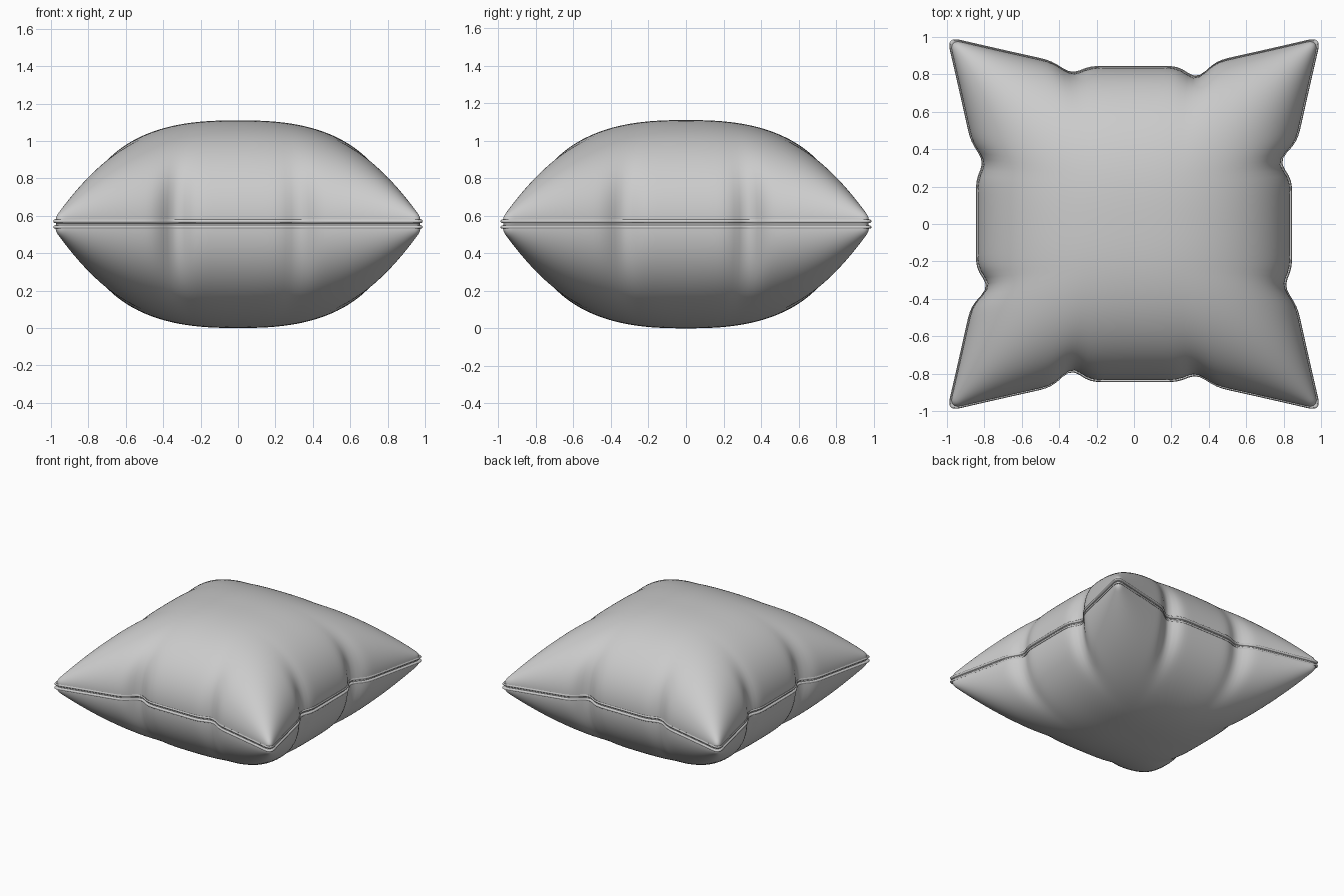
import bpy, bmesh, math

if "Cube" in bpy.data.objects:
    bpy.data.objects.remove(bpy.data.objects["Cube"])

N = 96            # grid divisions per panel
MID = 0.555       # seam height
PUFF = 0.535      # height of each panel above the seam


def edge(t, near, far, fade):
    """Half width of the cushion at position t along a side, with two puckers."""
    a = abs(t)
    base = 0.845 + 0.155 * max(0.0, (a - 0.3) / 0.7) ** 1.05
    pucker = near * math.exp(-((t - 0.34) / 0.075) ** 2) + far * math.exp(-((t + 0.34) / 0.075) ** 2)
    return base - pucker * fade


def outline(u, v, power):
    """Map the unit square to the pinched cushion plan, puckers fading inward."""
    fu, fv = abs(u) ** power, abs(v) ** power
    # the deep pucker swaps ends on opposite sides (turning symmetry)
    x = u * (edge(v, 0.06, 0.038, fu) if u > 0 else edge(v, 0.038, 0.06, fu))
    y = v * (edge(u, 0.06, 0.038, fv) if v > 0 else edge(u, 0.038, 0.06, fv))
    # round the corner tips
    c = max(0.0, (abs(u) + abs(v) - 1.93) / 0.07)
    k = 1 - 0.022 * c * c
    return x * k, y * k


def param(i):
    return math.sin(math.pi / 2 * (2 * i / N - 1))


def height(u, v):
    g = lambda t: math.sqrt(max(0.0, 1 - abs(t) ** 2.55))
    return PUFF * g(u) * g(v)


bm = bmesh.new()
border = ([(i, 0) for i in range(N)] + [(N, j) for j in range(N)] +
          [(N - i, N) for i in range(N)] + [(0, N - j) for j in range(N)])
rings = {}

# Upper and lower puffed panels
for side in (1, -1):
    power = 7 if side > 0 else 5
    grid = {}
    for i in range(N + 1):
        for j in range(N + 1):
            u, v = param(i), param(j)
            x, y = outline(u, v, power)
            z = MID + side * (0.02 + height(u, v))
            grid[i, j] = bm.verts.new((x * 0.988, y * 0.988, z))
    for i in range(N):
        for j in range(N):
            bm.faces.new((grid[i, j], grid[i + 1, j], grid[i + 1, j + 1], grid[i, j + 1]))
    rings[side] = [grid[k] for k in border]


def bridge(a, b):
    n = len(a)
    for k in range(n):
        bm.faces.new((a[k], a[(k + 1) % n], b[(k + 1) % n], b[k]))


# Rolled double lip along the seam, with a groove between
lip = [(0.996, 0.024), (1.001, 0.019), (1.001, 0.012), (0.996, 0.007), (0.985, 0.005)]
profile = lip + [(s, -z) for s, z in reversed(lip)]
previous = rings[1]
for s, z in profile:
    ring = []
    for i, j in border:
        x, y = outline(param(i), param(j), 6)
        ring.append(bm.verts.new((x * s, y * s, MID + z)))
    bridge(previous, ring)
    previous = ring
bridge(previous, rings[-1])

bmesh.ops.recalc_face_normals(bm, faces=bm.faces)
mesh = bpy.data.meshes.new("cushion")
bm.to_mesh(mesh)
bm.free()
cushion = bpy.data.objects.new("cushion", mesh)
bpy.context.collection.objects.link(cushion)

# Smooth shading with a crisp seam
bpy.context.view_layer.objects.active = cushion
cushion.select_set(True)
bpy.ops.object.shade_smooth_by_angle(angle=math.radians(60))
